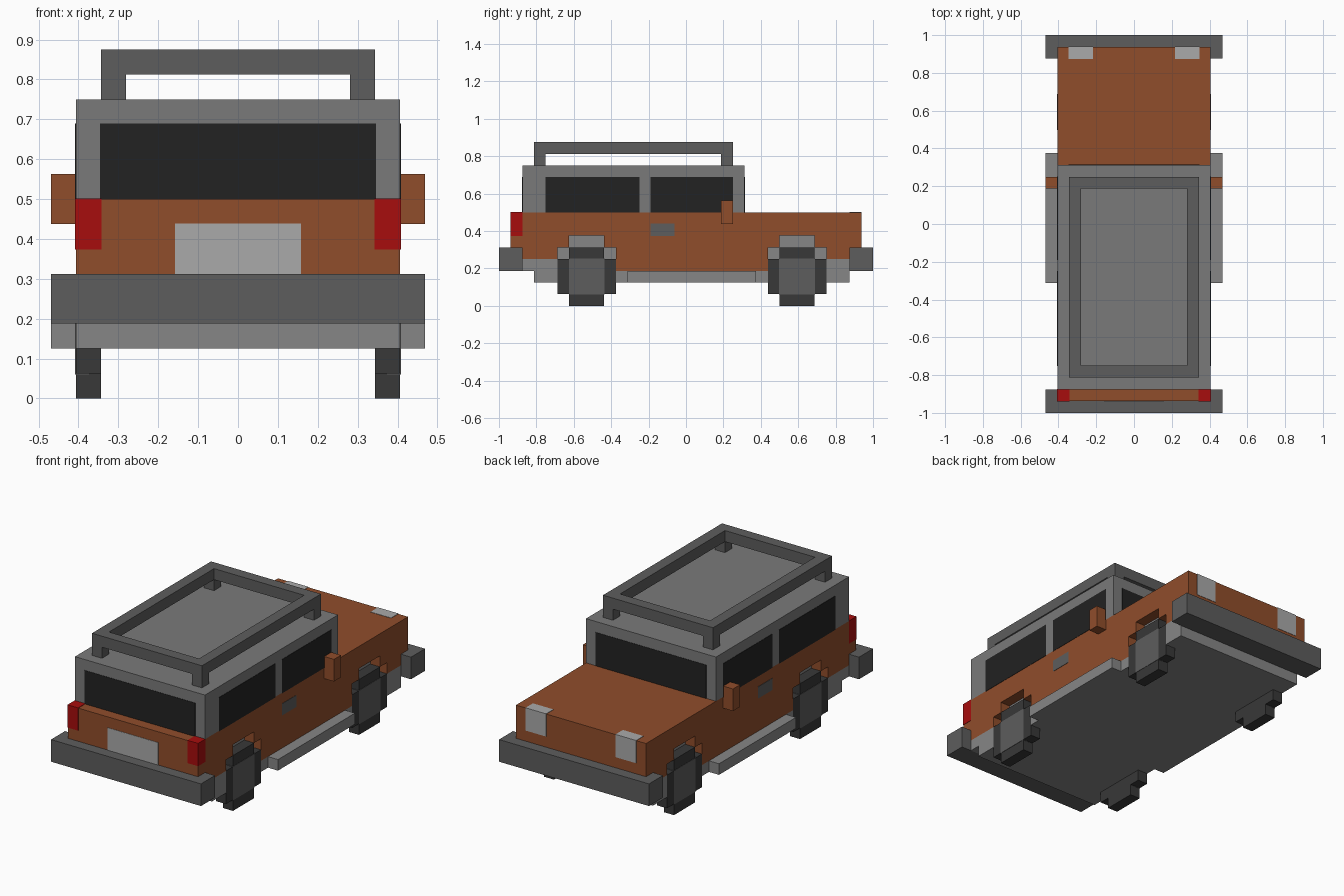
import bpy, bmesh

if "Cube" in bpy.data.objects:
    bpy.data.objects.remove(bpy.data.objects["Cube"])

U = 1 / 16      # the model sits on a grid of 1/16 unit
E = 0.03        # small lift (in grid units) for flush inlays


def material(name, *rgb):
    m = bpy.data.materials.new(name)
    m.diffuse_color = (*rgb, 1)
    m.use_nodes = True
    m.node_tree.nodes["Principled BSDF"].inputs["Base Color"].default_value = m.diffuse_color
    return m


paint = material("orange_paint", 0.28, 0.075, 0.024)
red = material("red_lamp", 0.39, 0.004, 0.004)
glass = material("dark_glass", 0.016, 0.016, 0.016)
rubber = material("rubber", 0.04, 0.04, 0.04)
dark = material("dark_grey", 0.11, 0.11, 0.11)
mid = material("mid_grey", 0.195, 0.195, 0.195)
light = material("light_grey", 0.24, 0.24, 0.24)
pale = material("pale_grey", 0.4, 0.4, 0.4)


def finish(name, bm, mat):
    bmesh.ops.recalc_face_normals(bm, faces=bm.faces)
    me = bpy.data.meshes.new(name)
    bm.to_mesh(me)
    bm.free()
    me.materials.append(mat)
    ob = bpy.data.objects.new(name, me)
    bpy.context.collection.objects.link(ob)
    return ob


def box(name, x, y, z, mat, grow=0.0):
    """Box from (low, high) ranges in grid units."""
    bm = bmesh.new()
    bmesh.ops.create_cube(bm, size=1)
    for v in bm.verts:
        for i, (lo, hi) in enumerate((x, y, z)):
            v.co[i] = U * ((lo + hi) / 2 + v.co[i] * (hi - lo + 2 * grow))
    return finish(name, bm, mat)


def prism(name, profile, x, mat):
    """Side profile (y, z) extruded across x."""
    bm = bmesh.new()
    f = bm.faces.new([bm.verts.new((x[0] * U, y * U, z * U)) for y, z in profile])
    ext = bmesh.ops.extrude_face_region(bm, geom=[f])
    verts = [g for g in ext["geom"] if isinstance(g, bmesh.types.BMVert)]
    bmesh.ops.translate(bm, verts=verts, vec=((x[1] - x[0]) * U, 0, 0))
    return finish(name, bm, mat)


def both(name, x, y, z, mat, grow=0.0):
    """Left and right copies of a box."""
    box(name + "_right", x, y, z, mat, grow)
    box(name + "_left", (-x[1], -x[0]), y, z, mat, grow)


# chassis
box("chassis", (-5.5, 5.5), (-13, 14), (2, 4), light)
box("chassis_rear_link", (-6.5, 6.5), (-14, -13), (3, 4), light)
both("chassis_rear_side", (5.5, 6.5), (-13, -11), (2, 4), light)
both("chassis_middle_side", (5.5, 6.5), (-6, 7), (2, 3), light)
both("chassis_front_side", (5.5, 6.5), (12, 14), (2, 4), light)
both("sill_step", (6.5, 7.5), (-5, 6), (2, 3), light)

# lower body: core plus side panels with stepped wheel arches
box("body_core", (-5.5, 5.5), (-15, 15), (4, 8), paint)
wheel_y = (-8.5, 9.5)


def arch(c):
    return [(c - 2.5, 5), (c - 1.5, 5), (c - 1.5, 6),
            (c + 1.5, 6), (c + 1.5, 5), (c + 2.5, 5)]


panel = ([(-15, 8), (-15, 4), (-11, 4)] + arch(-8.5) + [(-6, 3), (7, 3)]
         + arch(9.5) + [(12, 4), (15, 4), (15, 8)])
for side, s in (("right", 1), ("left", -1)):
    prism("body_side_" + side, panel, (5.5 * s, 6.5 * s), paint)

# wheels with stepped round outline
cross = [(-1.5, 0), (1.5, 0), (1.5, 1), (2.5, 1), (2.5, 4), (1.5, 4),
         (1.5, 5), (-1.5, 5), (-1.5, 4), (-2.5, 4), (-2.5, 1), (-1.5, 1)]
for end, c in zip(("rear", "front"), wheel_y):
    both(end + "_arch_liner", (5, 5.5), (c - 2.5, c + 2.5), (4, 6), light, E)
    both(end + "_hub", (6, 6.5), (c - 1.5, c + 1.5), (1, 4), dark, E)
    for side, s in (("right", 1), ("left", -1)):
        prism(f"{end}_tyre_{side}", [(y + c, z) for y, z in cross],
              (5.5 * s, 6.5 * s), rubber)

# bumpers
box("rear_bumper", (-7.5, 7.5), (-16, -14), (3, 5), dark)
box("front_bumper", (-7.5, 7.5), (14, 16), (3, 5), dark)

# cabin and windows
box("cabin", (-6.5, 6.5), (-14, 5), (8, 12), mid)
box("rear_window", (-5.5, 5.5), (-14, -13), (8, 11), glass, E)
box("windscreen", (-5.5, 5.5), (4, 5), (8, 11), glass, E)
both("rear_side_window", (6, 6.5), (-12, -4), (8, 11), glass, E)
both("front_side_window", (6, 6.5), (-3, 4), (8, 11), glass, E)

# roof rack: rails and corner posts
both("rack_side_rail", (4.5, 5.5), (-13, 4), (13, 14), dark)
for end, y in (("rear", (-13, -12)), ("front", (3, 4))):
    box(f"rack_{end}_rail", (-4.5, 4.5), y, (13, 14), dark)
    both(f"rack_{end}_post", (4.5, 5.5), y, (12, 13), dark)

# lamps, number plate, mirrors, handles
both("tail_lamp", (5.5, 6.5), (-15, -14), (6, 8), red, E)
both("headlamp", (3.5, 5.5), (14, 15), (6, 8), pale, E)
box("rear_plate", (-2.5, 2.5), (-15, -14), (5, 7), pale, E)
both("door_mirror", (6.5, 7.5), (3, 4), (7, 9), paint)
both("door_handle", (6, 6.5), (-3, -1), (6, 7), dark, E)
